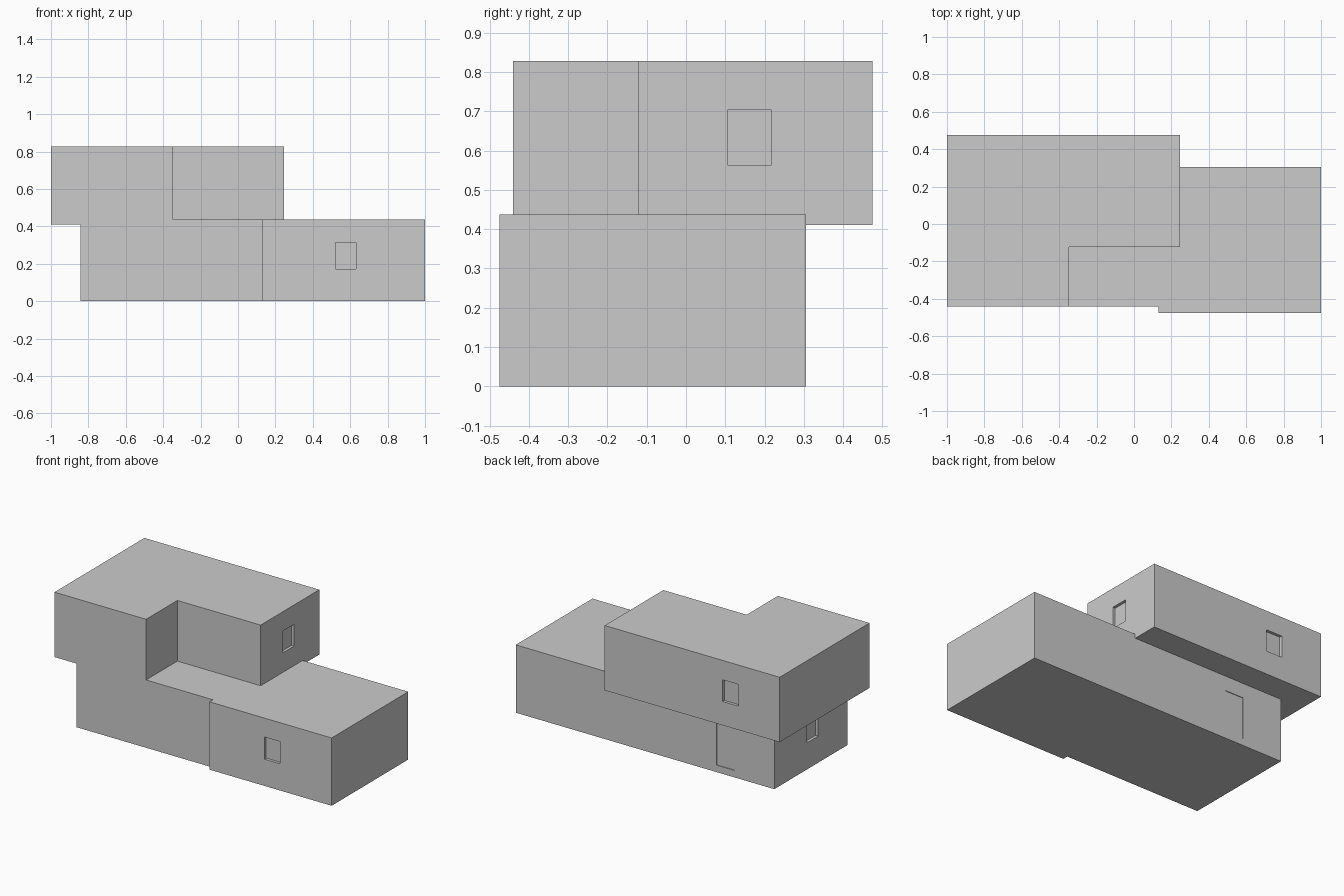
import bpy, bmesh, math

if "Cube" in bpy.data.objects:
    bpy.data.objects.remove(bpy.data.objects["Cube"])


def prism(name, outline, z0, z1):
    """Extrude a floor-plan outline (counter-clockwise) from z0 to z1."""
    bm = bmesh.new()
    face = bm.faces.new([bm.verts.new((x, y, z0)) for x, y in outline])
    top = bmesh.ops.extrude_face_region(bm, geom=[face], use_keep_orig=True)
    bmesh.ops.translate(bm, vec=(0, 0, z1 - z0),
                        verts=[v for v in top["geom"] if isinstance(v, bmesh.types.BMVert)])
    bmesh.ops.recalc_face_normals(bm, faces=bm.faces)
    mesh = bpy.data.meshes.new(name)
    bm.to_mesh(mesh)
    bm.free()
    obj = bpy.data.objects.new(name, mesh)
    bpy.context.collection.objects.link(obj)
    return obj


def box(name, x0, x1, y0, y1, z0, z1):
    return prism(name, [(x0, y0), (x1, y0), (x1, y1), (x0, y1)], z0, z1)


def combine(target, other, operation):
    """Apply a boolean and remove the helper."""
    mod = target.modifiers.new(operation, 'BOOLEAN')
    mod.operation, mod.solver, mod.object = operation, 'EXACT', other
    bpy.context.view_layer.objects.active = target
    bpy.ops.object.modifier_apply(modifier=mod.name)
    bpy.data.objects.remove(other)


# Ground floor with a shallow step in its front wall
FRONT, FRONT_STEP, BACK, LEFT = -0.44, -0.475, 0.305, -0.843
house = prism("house_walls", [(LEFT, FRONT), (0.13, FRONT), (0.13, FRONT_STEP),
                              (1.0, FRONT_STEP), (1.0, BACK), (LEFT, BACK)], 0, 0.437)

# L-shaped upper floor, overhanging at the left and back
U_BACK, U_RIGHT = 0.475, 0.247
upper = prism("upper_floor", [(-1.0, FRONT), (-0.347, FRONT), (-0.347, -0.122),
                              (U_RIGHT, -0.122), (U_RIGHT, U_BACK), (-1.0, U_BACK)], 0.41, 0.828)
combine(house, upper, 'UNION')

# Window recesses and the shallow back panel
D = 0.018
LOW, HIGH = (0.172, 0.315), (0.563, 0.703)
recesses = [
    ("front_window", 0.52, 0.632, FRONT_STEP - 0.1, FRONT_STEP + D, *LOW),
    ("left_window", LEFT - 0.1, LEFT + D, -0.142, -0.03, *LOW),
    ("right_window", U_RIGHT - D, U_RIGHT + 0.1, 0.105, 0.217, *HIGH),
    ("back_window", -0.707, -0.594, U_BACK - D, U_BACK + 0.1, *HIGH),
    ("back_panel", -0.56, -0.43, BACK - 0.004, BACK + 0.1, 0.045, 0.315),
]
for r in recesses:
    combine(house, box(*r), 'DIFFERENCE')

# Merge coplanar faces into clean walls
bm = bmesh.new()
bm.from_mesh(house.data)
bmesh.ops.remove_doubles(bm, verts=bm.verts, dist=0.0005)
bmesh.ops.dissolve_limit(bm, angle_limit=math.radians(1), verts=bm.verts, edges=bm.edges)
bm.to_mesh(house.data)
bm.free()
